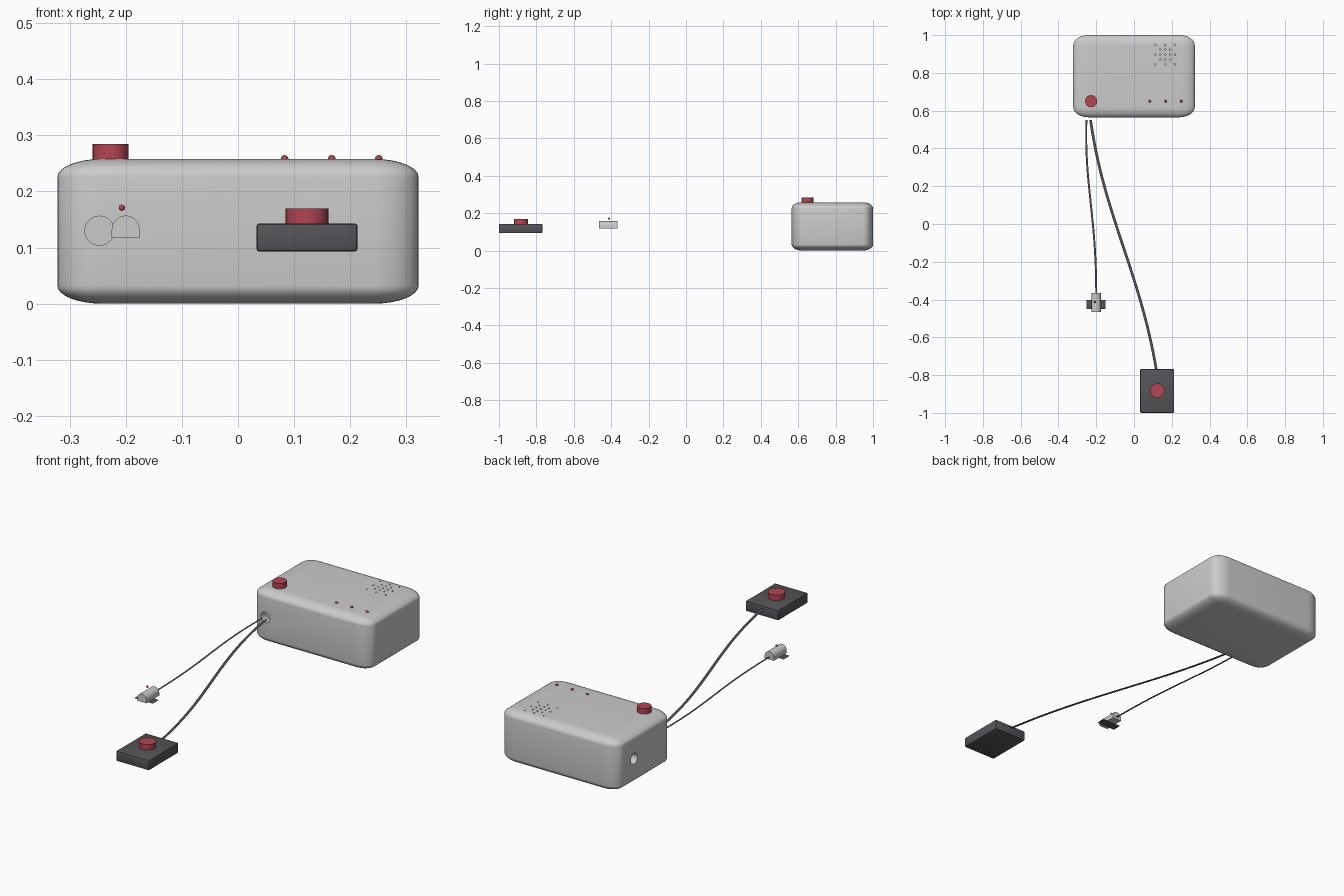
import bpy, bmesh, math
from mathutils import Vector, Matrix

if "Cube" in bpy.data.objects:
    bpy.data.objects.remove(bpy.data.objects["Cube"])


def material(name, rgb):
    m = bpy.data.materials.new(name)
    m.diffuse_color = (*rgb, 1)
    m.use_nodes = True
    m.node_tree.nodes["Principled BSDF"].inputs["Base Color"].default_value = m.diffuse_color
    return m


RED = material("red", (0.45, 0.06, 0.09))
DARK = material("dark_grey", (0.09, 0.09, 0.10))


def finish(name, bm, mat=None, smooth=True):
    bmesh.ops.recalc_face_normals(bm, faces=bm.faces)
    me = bpy.data.meshes.new(name)
    bm.to_mesh(me)
    bm.free()
    ob = bpy.data.objects.new(name, me)
    bpy.context.collection.objects.link(ob)
    if mat:
        me.materials.append(mat)
    if smooth:
        shade(ob)
    return ob


def shade(ob):
    bpy.ops.object.select_all(action='DESELECT')
    ob.select_set(True)
    bpy.context.view_layer.objects.active = ob
    bpy.ops.object.shade_smooth_by_angle(angle=math.radians(35))


def add_cylinder(bm, centre, radius, depth, axis='Z', sides=32):
    rot = {'X': Matrix.Rotation(math.pi / 2, 4, 'Y'),
           'Y': Matrix.Rotation(math.pi / 2, 4, 'X'),
           'Z': Matrix.Identity(4)}[axis]
    bmesh.ops.create_cone(bm, cap_ends=True, segments=sides, radius1=radius, radius2=radius,
                          depth=depth, matrix=Matrix.Translation(centre) @ rot)


def rounded_box(name, lo, hi, bevel, segments, mat=None, stretch=False):
    """Bevelled box; stretch scales the bevel along with the box."""
    lo, hi = Vector(lo), Vector(hi)
    bm = bmesh.new()
    bmesh.ops.create_cube(bm, size=1)
    if not stretch:
        bmesh.ops.scale(bm, vec=hi - lo, verts=bm.verts)
    bmesh.ops.bevel(bm, geom=bm.edges[:], offset=bevel, segments=segments,
                    profile=0.5, affect='EDGES')
    if stretch:
        bmesh.ops.scale(bm, vec=hi - lo, verts=bm.verts)
    bmesh.ops.translate(bm, vec=(lo + hi) / 2, verts=bm.verts)
    return finish(name, bm, mat)


def button(name, x, y, z0, z1, radius):
    bm = bmesh.new()
    add_cylinder(bm, (x, y, (z0 + z1) / 2), radius, z1 - z0)
    return finish(name, bm, RED)


def light(name, centre, radius):
    bm = bmesh.new()
    bmesh.ops.create_uvsphere(bm, u_segments=16, v_segments=10, radius=radius,
                              matrix=Matrix.Translation(centre))
    return finish(name, bm, RED)


def flat_cable(name, points, z, width, steps=32):
    """Flat ribbon along a cubic Bezier in the horizontal plane."""
    a, b, c, d = [Vector(p) for p in points]
    bm = bmesh.new()
    rows = []
    for i in range(steps + 1):
        t = i / steps
        u = 1 - t
        p = a * u**3 + b * (3 * u * u * t) + c * (3 * u * t * t) + d * t**3
        tan = ((b - a) * u * u + (c - b) * (2 * u * t) + (d - c) * t * t).normalized()
        side = Vector((-tan.y, tan.x)) * width / 2
        rows.append([bm.verts.new((*(p + s * side), z)) for s in (-1, 1)])
    for r, q in zip(rows, rows[1:]):
        bm.faces.new((r[0], r[1], q[1], q[0]))
    return finish(name, bm, DARK, smooth=False)


# Main housing, with cable ports and speaker holes cut in
housing = rounded_box("housing", (-0.322, 0.565, 0), (0.322, 1.0, 0.258), 0.125, 8, stretch=True)
bm = bmesh.new()
add_cylinder(bm, (-0.247, 0.565, 0.13), 0.026, 0.08, 'Y')
add_cylinder(bm, (-0.322, 0.865, 0.13), 0.026, 0.08, 'X')
for i in range(-2, 3):
    for j in range(-2, 3):
        if i == 0 or j == 0 or abs(i) == abs(j):
            add_cylinder(bm, (0.165 + 0.026 * i, 0.897 + 0.026 * j, 0.258), 0.004, 0.02, sides=12)
cutter = finish("hole_cutter", bm, smooth=False)
cutter.hide_render = True
mod = housing.modifiers.new("holes", 'BOOLEAN')
mod.operation, mod.solver, mod.object = 'DIFFERENCE', 'EXACT', cutter
bpy.ops.object.select_all(action='DESELECT')
bpy.context.view_layer.objects.active = housing
housing.select_set(True)
while housing.modifiers[0].name != "holes":
    bpy.ops.object.modifier_move_to_index(modifier="holes", index=0)
bpy.ops.object.modifier_apply(modifier="holes")
bpy.data.objects.remove(cutter)
shade(housing)

# Housing button and indicator lights
button("housing_button", -0.227, 0.65, 0.25, 0.285, 0.032)
for n, x in enumerate((0.083, 0.167, 0.251)):
    light(f"indicator_light_{n + 1}", (x, 0.65, 0.258), 0.0068)

# Hand switch
rounded_box("switch_base", (0.033, -1.0, 0.093), (0.213, -0.768, 0.143), 0.005, 2, DARK)
button("switch_button", 0.123, -0.882, 0.14, 0.17, 0.038)

# Sensor body: arched profile extruded along y
bm = bmesh.new()
prof = [(-0.225, 0.118)] + [(-0.2 - 0.025 * math.cos(math.pi * k / 16),
                            0.132 + 0.025 * math.sin(math.pi * k / 16)) for k in range(17)]
prof.append((-0.175, 0.118))
face = bm.faces.new([bm.verts.new((x, -0.465, z)) for x, z in prof])
ext = bmesh.ops.extrude_face_region(bm, geom=[face])
bmesh.ops.translate(bm, vec=(0, 0.1, 0),
                    verts=[v for v in ext['geom'] if isinstance(v, bmesh.types.BMVert)])
finish("sensor_body", bm)

# Thin plate under the sensor and its floating light
bm = bmesh.new()
bm.faces.new([bm.verts.new((x, y, 0.1175)) for x, y in
              ((-0.252, -0.45), (-0.15, -0.45), (-0.15, -0.403), (-0.252, -0.403))])
finish("sensor_plate", bm, DARK, smooth=False)
light("sensor_light", (-0.207, -0.412, 0.171), 0.0055)

# Cables
flat_cable("switch_cable", ((-0.23, 0.55), (-0.16, 0.05), (0.03, -0.25), (0.118, -0.77)), 0.13, 0.014)
flat_cable("sensor_cable", ((-0.252, 0.55), (-0.262, 0.2), (-0.2, 0.05), (-0.2, -0.37)), 0.13, 0.010)
